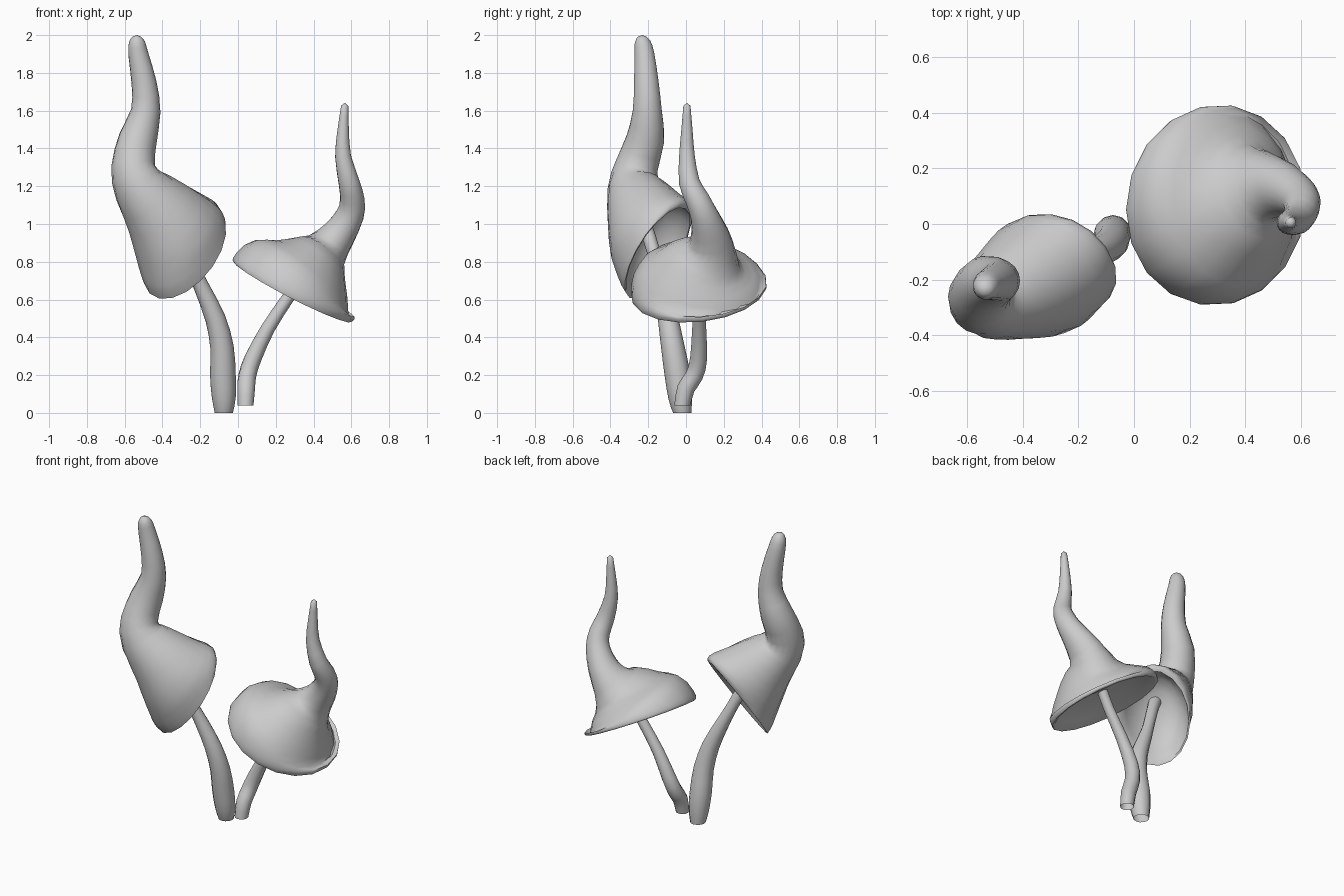
import bpy, bmesh, math
from mathutils import Vector

old = bpy.data.objects.get("Cube")
if old:
    bpy.data.objects.remove(old, do_unlink=True)

grey = bpy.data.materials.new("soft grey")
grey.use_nodes = True
grey.diffuse_color = (0.6, 0.6, 0.6, 1)
grey.node_tree.nodes["Principled BSDF"].inputs["Base Color"].default_value = (0.6, 0.6, 0.6, 1)


def refine(sections):
    """Insert a smooth midpoint between neighbours; a section is x, y, z, width, depth."""
    full = [s if len(s) == 5 else s + (s[3],) for s in sections]
    last = len(full) - 1
    out = []
    for i in range(last):
        four = (full[max(i - 1, 0)], full[i], full[i + 1], full[min(i + 2, last)])
        out.append(full[i])
        out.append(tuple((9 * (b + c) - a - d) / 16 for a, b, c, d in zip(*four)))
    return out + [full[last]]


def add_ring(bm, centre, normal, width, depth, sides, turn=0):
    """Oval of vertices around an axis, its width turned away from world x."""
    n = normal.normalized()
    x = (Vector((1, 0, 0)) - n * n.x).normalized()
    y = n.cross(x)
    u = x * math.cos(turn) + y * math.sin(turn)
    v = n.cross(u)
    return [bm.verts.new(centre + u * width * math.cos(t) + v * depth * math.sin(t))
            for t in (2 * math.pi * i / sides for i in range(sides))]


def bridge(bm, a, b):
    for i in range(len(a)):
        j = (i + 1) % len(a)
        bm.faces.new((a[i], a[j], b[j], b[i]))


def close_tip(bm, ring, point):
    tip = bm.verts.new(point)
    for i in range(len(ring)):
        bm.faces.new((ring[i], ring[(i + 1) % len(ring)], tip))


def tangents(points):
    last = len(points) - 1
    return [(points[min(i + 1, last)] - points[max(i - 1, 0)]).normalized()
            for i in range(last + 1)]


def finish(bm, name):
    bmesh.ops.recalc_face_normals(bm, faces=bm.faces)
    mesh = bpy.data.meshes.new(name)
    bm.to_mesh(mesh)
    bm.free()
    mesh.materials.append(grey)
    obj = bpy.data.objects.new(name, mesh)
    bpy.context.collection.objects.link(obj)
    bpy.ops.object.select_all(action='DESELECT')
    obj.select_set(True)
    bpy.context.view_layer.objects.active = obj
    bpy.ops.object.shade_smooth_by_angle(angle=math.radians(60))


def make_cap(name, rim_axis, sections, tip, hollow, turn=0, sides=18):
    """Hat lofted from rim to tip, with a domed hollow underneath."""
    bm = bmesh.new()
    axis = Vector(rim_axis).normalized()
    fine = refine(sections)
    points = [Vector(s[:3]) for s in fine]
    normals = [axis.lerp(t, min(1, i / 9)) for i, t in enumerate(tangents(points))]
    rings = [add_ring(bm, p, n, s[3], s[4], sides, turn)
             for p, n, s in zip(points, normals, fine)]
    for a, b in zip(rings, rings[1:]):
        bridge(bm, a, b)
    close_tip(bm, rings[-1], Vector(tip))
    # lip and hollow underside, following the lean of the cap
    lean = (points[6] - points[0]).normalized() * hollow
    previous = rings[0]
    width, depth = fine[0][3:]
    for scale, rise in ((0.96, 0.0), (0.83, 0.42), (0.57, 0.8), (0.28, 0.95)):
        inner = add_ring(bm, points[0] + lean * rise, axis,
                         width * scale, depth * scale, sides, turn)
        bridge(bm, previous, inner)
        previous = inner
    close_tip(bm, previous, points[0] + lean)
    finish(bm, name)


def make_stem(name, sections, sides=12):
    """Tapered tube, open at the foot."""
    bm = bmesh.new()
    fine = refine(sections)
    points = [Vector(s[:3]) for s in fine]
    normals = tangents(points)
    normals[0] = Vector((0, 0, 1))
    rings = [add_ring(bm, p, n, s[3], s[4], sides) for p, n, s in zip(points, normals, fine)]
    for a, b in zip(rings, rings[1:]):
        bridge(bm, a, b)
    bm.faces.new(rings[-1])
    finish(bm, name)


# tall narrow cap
make_cap("tall_cap", (-0.45, -0.7, 0.56), [
    (-0.282, -0.148, 0.85, 0.3, 0.225), (-0.3, -0.162, 0.9, 0.297, 0.228),
    (-0.34, -0.195, 0.965, 0.262, 0.228), (-0.425, -0.238, 1.08, 0.2, 0.192),
    (-0.522, -0.275, 1.2, 0.143), (-0.555, -0.26, 1.31, 0.115),
    (-0.53, -0.215, 1.45, 0.102), (-0.488, -0.205, 1.6, 0.078),
    (-0.498, -0.21, 1.75, 0.066), (-0.528, -0.22, 1.9, 0.053),
    (-0.535, -0.23, 1.965, 0.042), (-0.535, -0.23, 1.992, 0.023)],
    (-0.535, -0.23, 2.0), hollow=0.2, turn=math.radians(60))

# wide flat cap with a blunt lip
make_cap("wide_cap", (0.458, -0.1, 0.889), [
    (0.288, 0.068, 0.643, 0.354, 0.358), (0.296, 0.068, 0.66, 0.36, 0.363),
    (0.318, 0.07, 0.697, 0.344, 0.353), (0.362, 0.083, 0.735, 0.284, 0.312),
    (0.411, 0.1, 0.792, 0.197, 0.225), (0.467, 0.13, 0.862, 0.122, 0.138),
    (0.537, 0.125, 0.95, 0.09, 0.1), (0.594, 0.095, 1.05, 0.074),
    (0.605, 0.06, 1.13, 0.065), (0.588, 0.018, 1.22, 0.056),
    (0.556, 0.005, 1.36, 0.042), (0.557, 0.005, 1.5, 0.03),
    (0.565, 0.005, 1.625, 0.019)],
    (0.566, 0.005, 1.642), hollow=0.07)

# stems
make_stem("tall_stem", [
    (-0.075, -0.02, 0.0, 0.048), (-0.075, -0.03, 0.08, 0.063),
    (-0.08, -0.045, 0.2, 0.068), (-0.085, -0.07, 0.35, 0.062),
    (-0.12, -0.095, 0.5, 0.054), (-0.185, -0.12, 0.65, 0.043),
    (-0.235, -0.145, 0.76, 0.036), (-0.31, -0.195, 0.93, 0.036),
    (-0.365, -0.235, 1.03, 0.04)])
make_stem("wide_stem", [
    (0.04, -0.02, 0.04, 0.042), (0.043, 0.0, 0.13, 0.047),
    (0.05, 0.045, 0.2, 0.047), (0.08, 0.067, 0.29, 0.045),
    (0.16, 0.07, 0.45, 0.037), (0.265, 0.075, 0.61, 0.033),
    (0.34, 0.09, 0.73, 0.033)])
